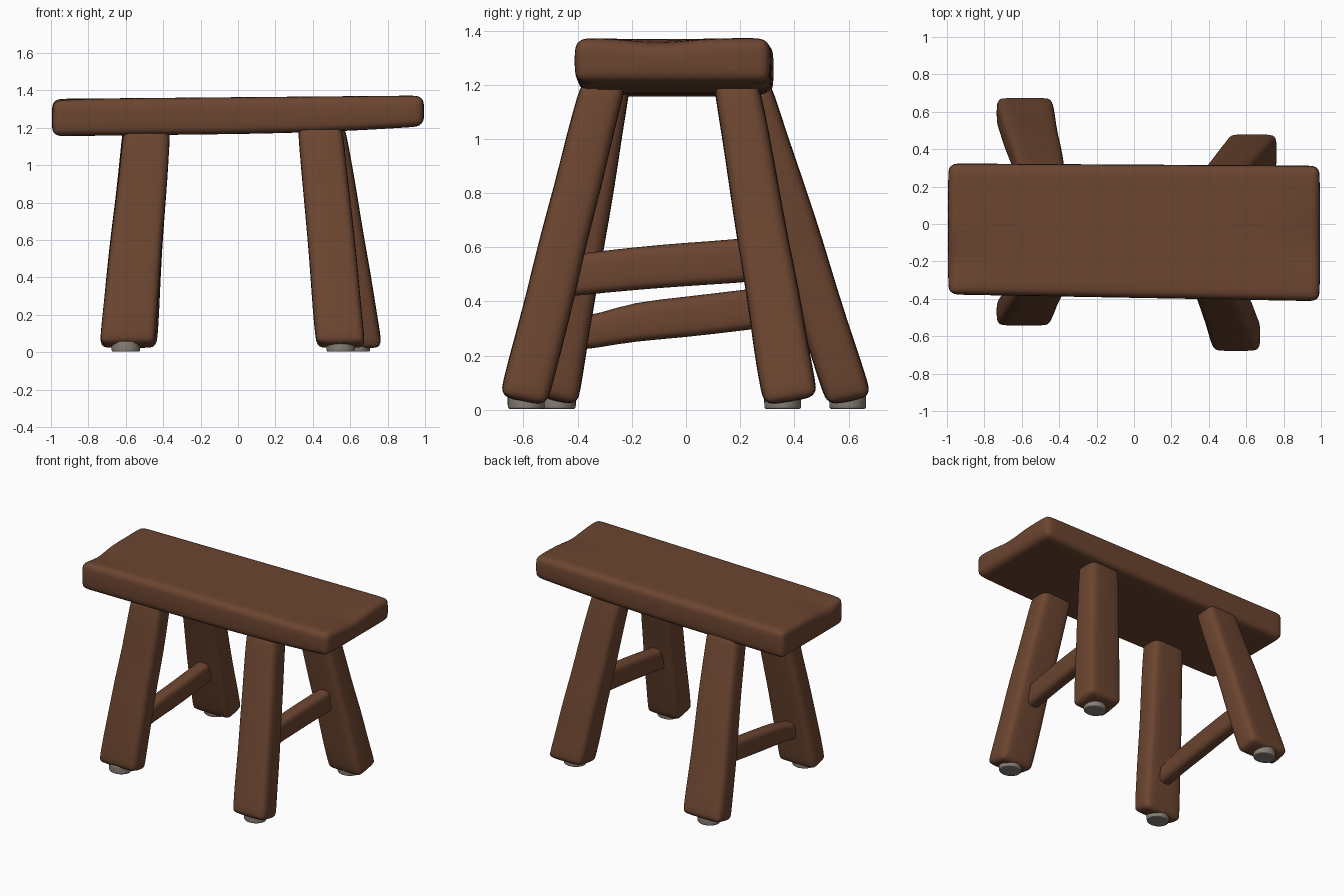
import bpy, bmesh, math, random
from mathutils import Vector

if "Cube" in bpy.data.objects:
    bpy.data.objects.remove(bpy.data.objects["Cube"])

random.seed(4)


def material(name, rgb):
    m = bpy.data.materials.new(name)
    m.diffuse_color = (*rgb, 1)
    m.use_nodes = True
    m.node_tree.nodes["Principled BSDF"].inputs["Base Color"].default_value = m.diffuse_color
    return m


wood = material("brown wood", (0.15, 0.06, 0.03))
grey = material("grey pad", (0.24, 0.21, 0.18))


def loft(name, rings, mat, bevel):
    """Skin a list of equal-length point rings, round the edges and smooth."""
    bm = bmesh.new()
    vs = [[bm.verts.new(p) for p in r] for r in rings]
    n = len(rings[0])
    for a, b in zip(vs, vs[1:]):
        for i in range(n):
            j = (i + 1) % n
            bm.faces.new((a[i], a[j], b[j], b[i]))
    bm.faces.new(vs[0])
    bm.faces.new(vs[-1])
    bmesh.ops.recalc_face_normals(bm, faces=bm.faces)
    me = bpy.data.meshes.new(name)
    bm.to_mesh(me)
    bm.free()
    for p in me.polygons:
        p.use_smooth = True
    me.materials.append(mat)
    ob = bpy.data.objects.new(name, me)
    bpy.context.collection.objects.link(ob)
    bv = ob.modifiers.new("rounded edges", 'BEVEL')
    bv.width = bevel
    bv.segments = 3
    bv.limit_method = 'ANGLE'
    bv.angle_limit = math.radians(40)
    sub = ob.modifiers.new("smooth", 'SUBSURF')
    sub.levels = sub.render_levels = 1
    return ob


CORNERS = ((-1, -1), (1, -1), (1, 1), (-1, 1))


# seat: slab with a gently rising, worn right end and a dip at each end
def top_z(x, y):
    z = 1.355 + 0.009 * (x + 1)
    z -= 0.03 * math.exp(-((x + 1) / 0.13) ** 2 - ((y + 0.2) / 0.1) ** 2)
    z -= 0.025 * math.exp(-((x - 1) / 0.15) ** 2 - ((y + 0.1) / 0.12) ** 2)
    return z


rings = []
N = 8
for x in (-0.995, -0.9, -0.75, -0.5, -0.2, 0.1, 0.4, 0.6, 0.75, 0.9, 0.995):
    y0, y1 = -0.395 - 0.018 * x, 0.318 - 0.006 * x
    ys = [y0 + (y1 - y0) * i / N for i in range(N + 1)]
    low = 1.155 + 0.012 * (x + 1) + 0.03 * max(0, x) ** 2
    rings.append([(x, y, low) for y in ys]
                 + [(x, y, top_z(x, y)) for y in reversed(ys)])
loft("seat", rings, wood, 0.045)


# legs: foot centre, foot size, top centre, top size, pad centre
LEGS = {
    "front_left": ((-0.592, -0.475), (0.30, 0.155), (-0.485, -0.28), (0.25, 0.16), (-0.60, -0.475)),
    "back_left": ((-0.587, 0.605), (0.31, 0.17), (-0.49, 0.23), (0.25, 0.16), (-0.60, 0.597)),
    "front_right": ((0.55, -0.602), (0.265, 0.18), (0.437, -0.30), (0.24, 0.17), (0.55, -0.59)),
    "back_right": ((0.638, 0.388), (0.27, 0.205), (0.45, 0.182), (0.24, 0.17), (0.63, 0.357)),
}
for name, (foot, fs, top, ts, pad) in LEGS.items():
    rings = []
    out = 1 if foot[1] > 0 else -1
    for k in range(7):
        t = k / 6
        c = Vector(foot).lerp(Vector(top), t)
        s = Vector(fs).lerp(Vector(ts), t)
        if 0 < k < 6:
            c += Vector((random.uniform(-1, 1), random.uniform(-1, 1))) * 0.004
        # underside of each foot tilts up towards the outside
        rings.append([(c.x + s.x / 2 * a, c.y + s.y / 2 * b,
                       0.03 + 1.19 * t + 0.018 * out * b * (1 - t)) for a, b in CORNERS])
    loft(name + "_leg", rings, wood, 0.045)
    # grey pad under the foot
    rings = [[(pad[0] + 0.078 * math.cos(i * math.pi / 8),
               pad[1] + 0.07 * math.sin(i * math.pi / 8), z) for i in range(16)]
             for z in (0.003, 0.06)]
    loft(name + "_foot_pad", rings, grey, 0.008)


# rungs: path of (x, y, z, height)
RUNGS = {
    "right_rung": ((0.50, -0.48, 0.49, 0.155), (0.51, -0.3, 0.51, 0.155), (0.525, -0.1, 0.53, 0.16),
                   (0.535, 0.1, 0.543, 0.16), (0.55, 0.29, 0.558, 0.165)),
    "left_rung": ((-0.57, -0.43, 0.28, 0.125), (-0.57, -0.32, 0.292, 0.125), (-0.57, -0.2, 0.325, 0.145),
                  (-0.56, 0.0, 0.342, 0.15), (-0.55, 0.24, 0.372, 0.15), (-0.55, 0.49, 0.40, 0.15)),
}
for name, path in RUNGS.items():
    rings = [[(x + 0.05 * a, y, z + h / 2 * b) for a, b in CORNERS] for x, y, z, h in path]
    loft(name, rings, wood, 0.035)
